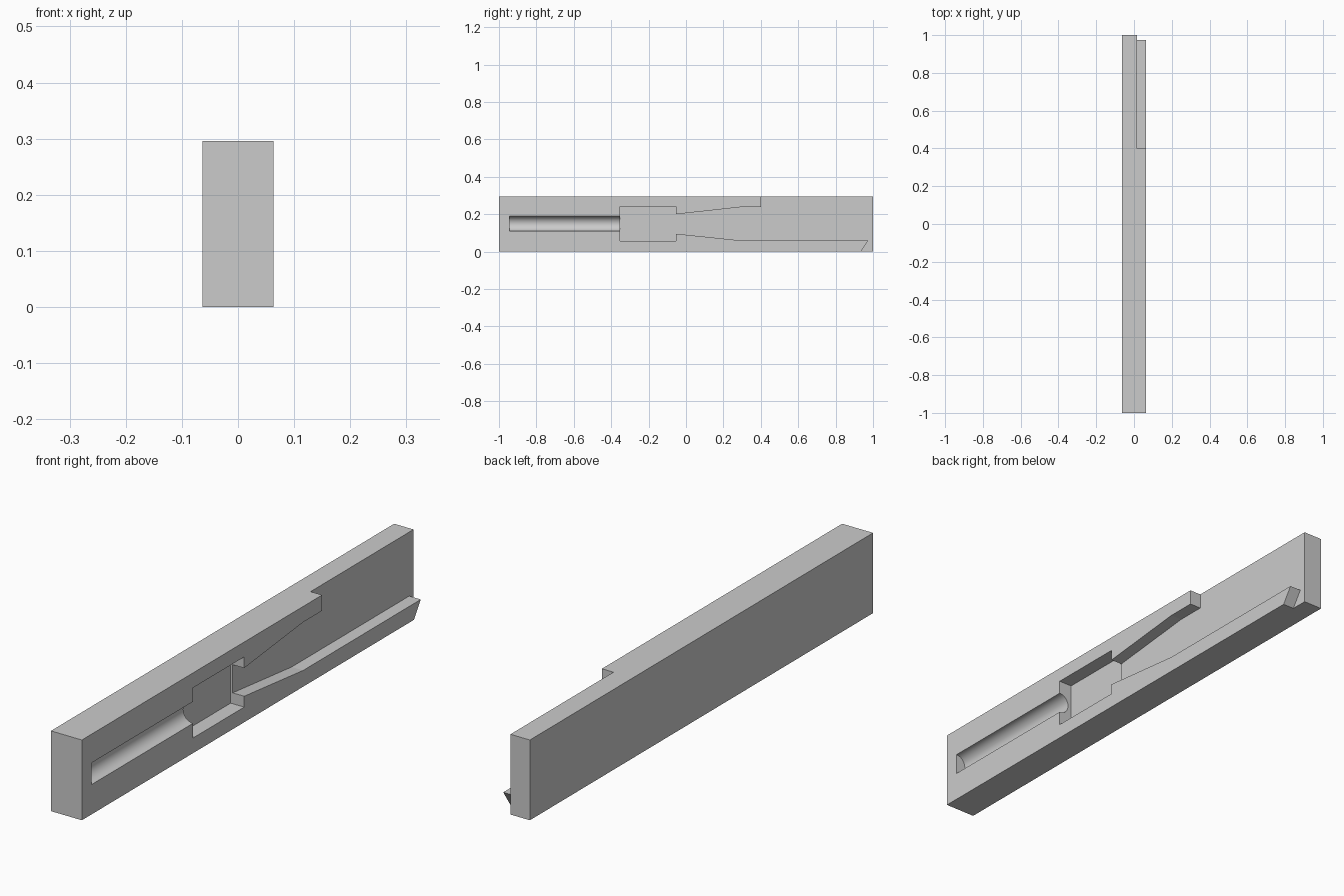
import bpy
import bmesh
import math

if "Cube" in bpy.data.objects:
    bpy.data.objects.remove(bpy.data.objects["Cube"], do_unlink=True)

HALF_W, HEIGHT, MID = 0.063, 0.296, 0.148
OUT = 0.2  # how far cutters reach past the block

grey = bpy.data.materials.new("plain grey")
grey.use_nodes = True
grey.diffuse_color = (0.6, 0.6, 0.6, 1)
grey.node_tree.nodes["Principled BSDF"].inputs["Base Color"].default_value = (0.6, 0.6, 0.6, 1)


def prism(name, outline, x0, x1):
    """Extrude a side outline of (y, z) points from x0 to x1."""
    bm = bmesh.new()
    face = bm.faces.new([bm.verts.new((x0, y, z)) for y, z in outline])
    ext = bmesh.ops.extrude_face_region(bm, geom=[face])
    verts = [v for v in ext["geom"] if isinstance(v, bmesh.types.BMVert)]
    bmesh.ops.translate(bm, verts=verts, vec=(x1 - x0, 0, 0))
    bmesh.ops.recalc_face_normals(bm, faces=bm.faces)
    mesh = bpy.data.meshes.new(name)
    bm.to_mesh(mesh)
    bm.free()
    mesh.materials.append(grey)
    obj = bpy.data.objects.new(name, mesh)
    bpy.context.collection.objects.link(obj)
    return obj


def box(y0, y1, z0, z1):
    return [(y0, z0), (y1, z0), (y1, z1), (y0, z1)]


# Main block
body = prism("half_body", box(-1, 1, 0, HEIGHT), -HALF_W, HALF_W)

# Flared channel, open at the top and back, leaving a lip with a slanted end
channel = prism("channel_cutter", [
    (-0.1, 0.096), (-0.054, 0.096), (0.29, 0.06), (0.975, 0.06),
    (0.935, 0), (0.868, -0.1), (1.1, -0.1), (1.1, 0.4), (0.4, 0.4),
    (0.4, 0.238), (0.29, 0.238), (-0.054, 0.2), (-0.1, 0.2),
], 0.016, OUT)

# Rectangular chamber, slightly deeper than the channel
chamber = prism("chamber_cutter", box(-0.352, -0.054, 0.056, 0.241), 0.008, OUT)

# Half-round groove along the front
y0, y1 = -0.945, -0.3
bpy.ops.mesh.primitive_cylinder_add(
    vertices=64, radius=0.04, depth=y1 - y0,
    location=(HALF_W, (y0 + y1) / 2, MID + 0.002), rotation=(math.pi / 2, 0, 0))
groove = bpy.context.object
groove.name = "groove_cutter"
groove.data.materials.append(grey)

# Carve the recesses and drop the cutters
bpy.ops.object.select_all(action="DESELECT")
body.select_set(True)
bpy.context.view_layer.objects.active = body
for cutter in (channel, chamber, groove):
    cutter.hide_render = True
    mod = body.modifiers.new(cutter.name, "BOOLEAN")
    mod.operation = "DIFFERENCE"
    mod.solver = "EXACT"
    mod.object = cutter
    bpy.ops.object.modifier_apply(modifier=mod.name)
    bpy.data.objects.remove(cutter, do_unlink=True)

bpy.ops.object.shade_smooth_by_angle(angle=math.radians(5.8))
